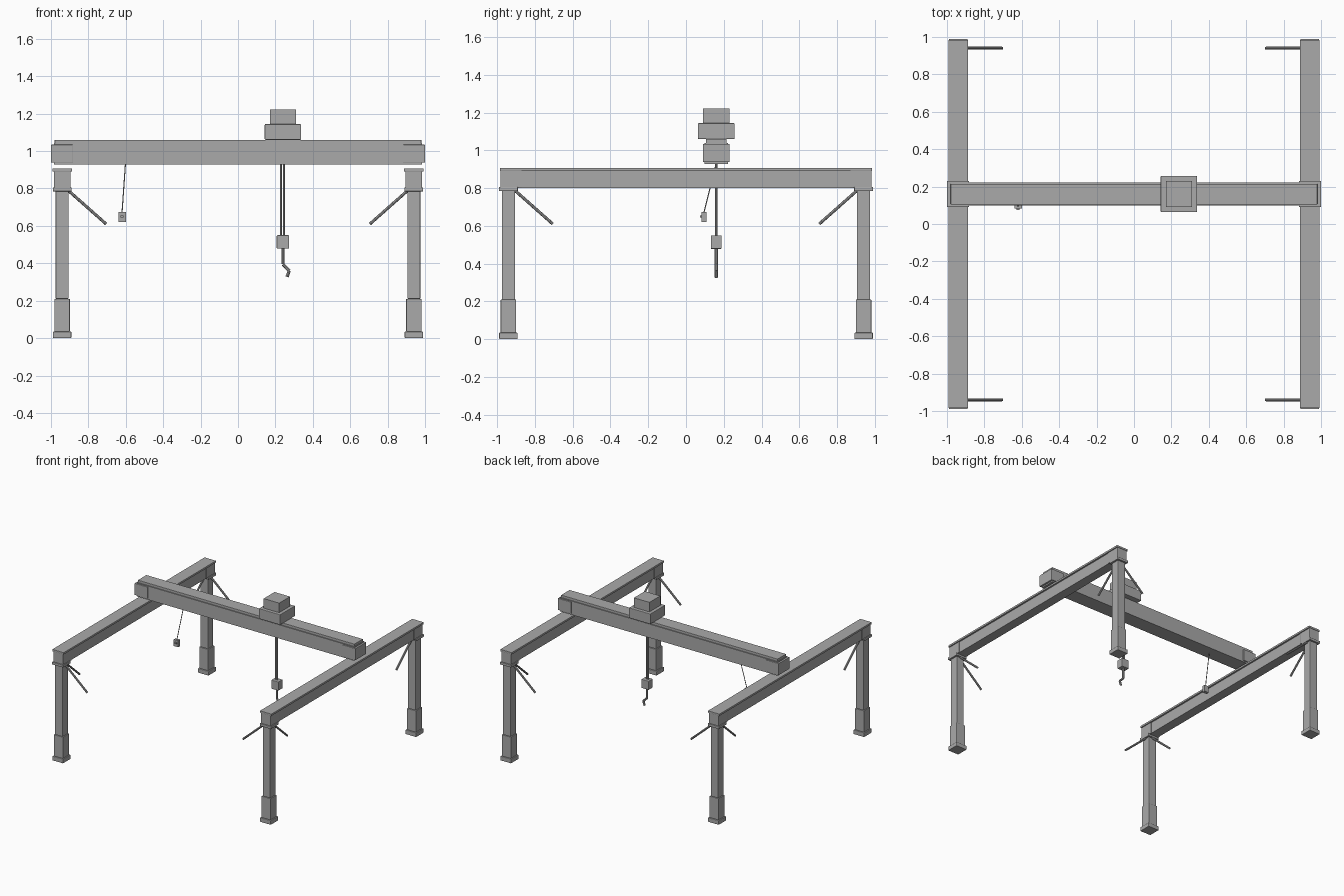
import bpy
from mathutils import Vector

if "Cube" in bpy.data.objects:
    bpy.data.objects.remove(bpy.data.objects["Cube"])

steel = bpy.data.materials.new("steel_grey")
steel.diffuse_color = (0.4, 0.4, 0.4, 1)
steel.use_nodes = True
steel.node_tree.nodes["Principled BSDF"].inputs["Base Color"].default_value = steel.diffuse_color


def box(name, x, y, z, bevel=0.0):
    """Box from (min, max) ranges on each axis."""
    bpy.ops.mesh.primitive_cube_add(size=1)
    ob = bpy.context.object
    ob.name = name
    for v in ob.data.vertices:
        v.co = [r[1] if c > 0 else r[0] for c, r in zip(v.co, (x, y, z))]
    ob.data.materials.append(steel)
    if bevel:
        m = ob.modifiers.new("edge_bevel", 'BEVEL')
        m.width = bevel
        m.segments = 2
    return ob


def around(c, h):
    return (c - h, c + h)


def rod(name, a, b, r, sides=8, turn=0.0):
    """Straight bar between two points."""
    a, b = Vector(a), Vector(b)
    bpy.ops.mesh.primitive_cylinder_add(vertices=sides, radius=r, depth=(b - a).length)
    ob = bpy.context.object
    ob.name = name
    ob.location = (a + b) / 2
    ob.rotation_euler = (b - a).to_track_quat('Z', 'Y').to_euler()
    ob.data.materials.append(steel)
    if sides > 4:
        bpy.ops.object.shade_smooth_by_angle()
    return ob


C = 0.94      # column centre offset
CY = 0.16     # bridge centre in y
TX = 0.24     # trolley centre in x

# Columns with base, sleeve, cap and two diagonal braces
for sx in (-1, 1):
    for sy in (-1, 1):
        x, y = sx * C, sy * C
        box("column_base", around(x, .049), around(y, .049), (0, .035), .004)
        box("column_sleeve", around(x, .041), around(y, .041), (.035, .21), .003)
        box("column", around(x, .035), around(y, .035), (.21, .79), .004)
        box("column_cap", around(x, .05), around(y, .05), (.785, .806), .002)
        rod("brace_x", (x - sx * .035, y, .787), (x - sx * .235, y, .61), .008)
        rod("brace_y", (x, y - sy * .035, .787), (x, y - sy * .235, .61), .008)
        # End block of the runway beam
        box("runway_end_block", around(x, .044), sorted((sy * .87, sy * .982)), (.8, .893), .002)

# Runway beams
for sx in (-1, 1):
    x = sx * C
    box("runway_beam", around(x, .039), (-.98, .98), (.8, .893))
    box("runway_top_plate", around(x, .052), (-.985, .985), (.891, .907), .002)

# Travelling bridge
box("bridge_girder", (-.985, .985), around(CY, .062), (.928, 1.04))
box("bridge_rail_plate", (-.98, .98), around(CY, .055), (1.038, 1.06), .002)
for sx in (-1, 1):
    box("end_truck", sorted((sx * .882, sx)), around(CY, .07), (.938, 1.034), .003)

# Hoist trolley
box("trolley_body", around(TX, .097), around(CY, .097), (1.06, 1.144), .004)
box("hoist_motor", around(TX, .07), around(CY, .07), (1.144, 1.222))

# Ropes, hook block and hook
for dx in (-.008, .008):
    rod("hoist_rope", (TX + dx - .003, CY, .54), (TX + dx - .003, CY, .94), .0055)
box("hook_block", around(TX, .033), around(CY, .028), (.478, .55), .004)
hook = [(TX, CY, .48), (TX, CY, .395), (.274, CY, .36), (.262, CY, .327)]
for a, b in zip(hook, hook[1:]):
    rod("hook", a, b, .0085)

# Pendant control
rod("pendant_cable", (-.602, CY, .93), (-.62, .095, .672), .003, 6)
box("pendant_box", around(-.62, .02), (.083, .109), (.62, .674))
box("pendant_button", around(-.62, .008), (.074, .083), (.645, .656))
